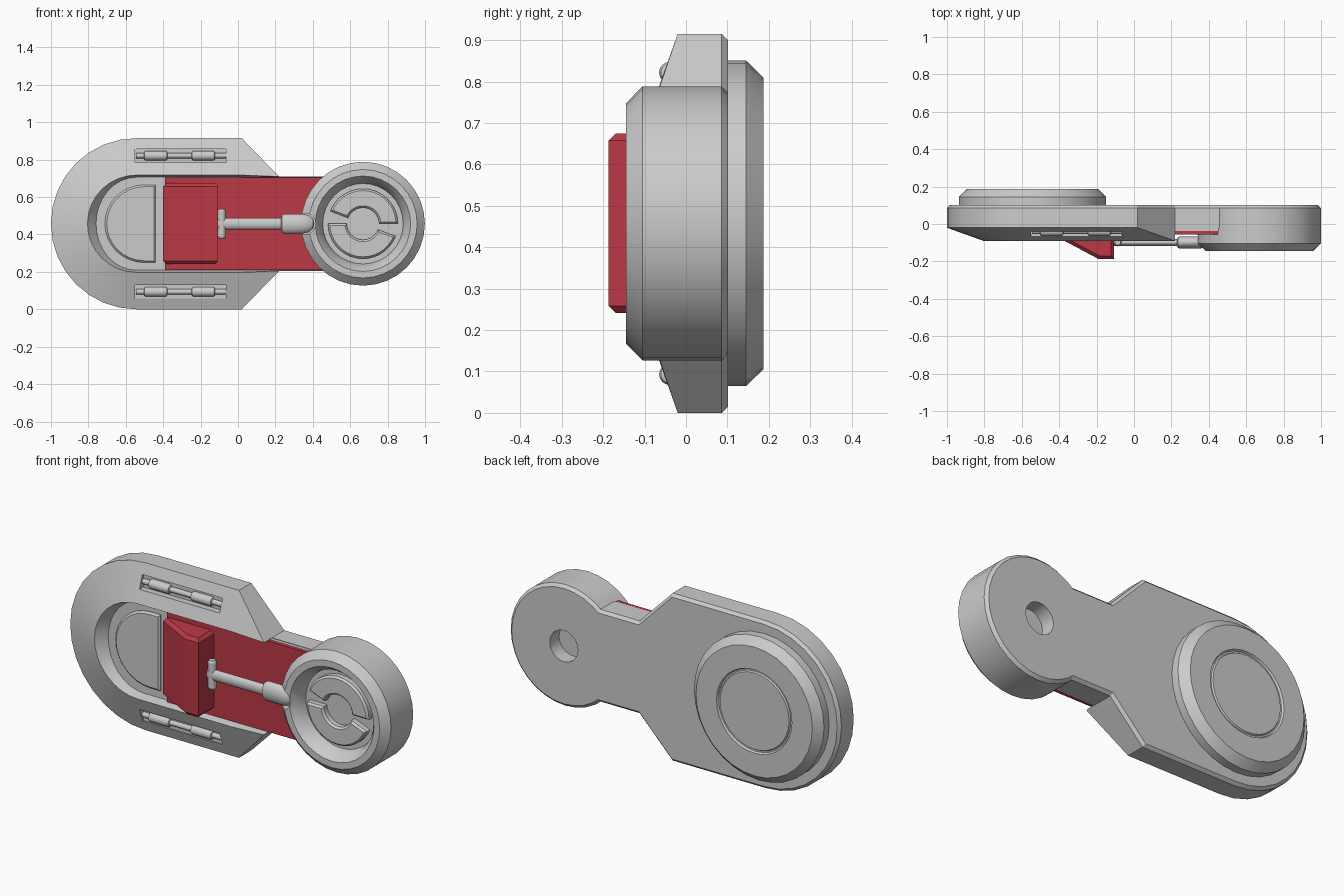
import bpy, bmesh
from math import sin, cos, pi, radians

if "Cube" in bpy.data.objects:
    bpy.data.objects.remove(bpy.data.objects["Cube"])

ZC = 0.4575          # height of the long axis
EX, HX = -0.543, 0.668   # centres of the large end and the small hub

red = bpy.data.materials.new("red_paint")
red.diffuse_color = (0.5, 0.04, 0.06, 1)
red.use_nodes = True
red.node_tree.nodes["Principled BSDF"].inputs["Base Color"].default_value = red.diffuse_color


def finish(name, bm, mat=None):
    bmesh.ops.remove_doubles(bm, verts=bm.verts, dist=1e-5)
    bmesh.ops.recalc_face_normals(bm, faces=bm.faces)
    me = bpy.data.meshes.new(name)
    bm.to_mesh(me)
    bm.free()
    ob = bpy.data.objects.new(name, me)
    bpy.context.collection.objects.link(ob)
    if mat:
        me.materials.append(mat)
    return ob


def place(axis, a, b, t):
    """Cross-section coordinates a, b and distance t along the axis."""
    return {'X': (t, a, b), 'Y': (a, t, b), 'Z': (a, b, t)}[axis]


def prism(name, pts, lo, hi, axis='Y', mat=None, bevel=0.0, side='hi'):
    bm = bmesh.new()
    low = [bm.verts.new(place(axis, a, b, lo)) for a, b in pts]
    high = [bm.verts.new(place(axis, a, b, hi)) for a, b in pts]
    n = len(pts)
    caps = [bm.faces.new(low), bm.faces.new(high)]
    for i in range(n):
        j = (i + 1) % n
        bm.faces.new((low[i], low[j], high[j], high[i]))
    bmesh.ops.recalc_face_normals(bm, faces=bm.faces)
    if bevel:
        use = {'lo': caps[:1], 'hi': caps[1:], 'both': caps}[side]
        edges = [e for f in use for e in f.edges]
        bmesh.ops.bevel(bm, geom=edges, offset=bevel, segments=1, affect='EDGES')
    return finish(name, bm, mat)


def lathe(name, profile, ca, cb, axis='Y', n=32, flat=1.0, mat=None):
    """Spin (radius, distance) points about an axis; ends are closed at r = 0."""
    bm = bmesh.new()
    rings = []
    for r, t in profile:
        if r == 0:
            rings.append([bm.verts.new(place(axis, ca, cb, t))] * n)
        else:
            rings.append([bm.verts.new(place(axis, ca + flat * r * cos(2 * pi * i / n),
                                             cb + r * sin(2 * pi * i / n), t)) for i in range(n)])
    for p, q in zip(rings, rings[1:]):
        for i in range(n):
            j = (i + 1) % n
            bm.faces.new(list(dict.fromkeys((p[i], p[j], q[j], q[i]))))
    return finish(name, bm, mat)


def cut(ob, cutter):
    cutter.hide_render = True
    m = ob.modifiers.new("cut", 'BOOLEAN')
    m.object, m.operation, m.solver = cutter, 'DIFFERENCE', 'EXACT'
    bpy.context.view_layer.objects.active = ob
    bpy.ops.object.modifier_apply(modifier=m.name)
    bpy.data.objects.remove(cutter)


def arc(cx, rx, rz, a0=90, a1=270, n=16):
    return [(cx + rx * cos(radians(a0 + (a1 - a0) * i / n)),
             ZC + rz * sin(radians(a0 + (a1 - a0) * i / n))) for i in range(n + 1)]


def rail(first, second, cx, rx, rz):
    """U-shaped path: two points above, the round end, two points mirrored below."""
    top = [(first[0], ZC + first[1]), (second[0], ZC + second[1])]
    return top + arc(cx, rx, rz) + [(x, 2 * ZC - z) for x, z in reversed(top)]


# Back slab with arm
outer = rail((0.22, 0.252), (0.02, ZC), EX, 0.457, ZC)
slab = [(0.55, ZC + 0.252)] + outer + [(0.55, ZC - 0.252)]
prism("back_slab", slab, -0.02, 0.101, bevel=0.015)

# Sloping U-shaped rim around the front recess
inner = rail((0.22, 0.252), (0.02, 0.26), EX, 0.262, 0.26)
foot = rail((0.22, 0.247), (0.02, 0.247), EX, 0.212, 0.247)
bm = bmesh.new()
A, B, C = ([bm.verts.new((x, y, z)) for x, z in pts]
           for pts, y in ((outer, -0.02), (inner, -0.09), (foot, -0.03)))
N = len(A)
for i in range(N - 1):
    j = i + 1
    if i == 0:
        bm.faces.new((A[i], A[j], B[i]))
        bm.faces.new((A[j], B[j], B[i]))
    elif j == N - 1:
        bm.faces.new((A[i], A[j], B[j]))
        bm.faces.new((A[i], B[j], B[i]))
    else:
        bm.faces.new((A[i], A[j], B[j], B[i]))
    bm.faces.new((B[i], B[j], C[j], C[i]))
    bm.faces.new((C[i], C[j], A[j], A[i]))
for k in (0, N - 1):
    bm.faces.new((A[k], B[k], C[k]))
rim = finish("front_rim", bm)

# Slots in the rim, each with a barrelled pin
barrels = [(0.014, -0.503), (0.022, -0.5), (0.026, -0.492), (0.026, -0.388), (0.022, -0.38), (0.014, -0.377)]
pin = [(0, -0.545), (0.014, -0.545)] + barrels + [(r, x + 0.255) for r, x in barrels] + [(0.014, -0.065), (0, -0.065)]
for s, word in ((1, "upper"), (-1, "lower")):
    z = ZC + s * 0.364
    slot = [(-0.55, z - 0.036), (-0.065, z - 0.036), (-0.065, z + 0.036), (-0.55, z + 0.036)]
    cut(rim, prism("slot_cutter", slot, -0.2, -0.032))
    lathe(word + "_pin", pin, -0.039, z, 'X', 16)

# Recess floor, running out along the arm, and its raised panel
floor = [(0.5, ZC + 0.249)] + arc(EX, 0.216, 0.249) + [(0.5, ZC - 0.249)]
prism("recess_floor", floor, -0.037, -0.019)
panel = [(-0.44, ZC + 0.208)] + arc(-0.5, 0.212, 0.208) + [(-0.44, ZC - 0.208)]
prism("recess_panel", panel, -0.05, -0.03, bevel=0.01, side='lo')

# Red arm plate and wedge block
plate = [(-0.39, ZC - 0.248), (0.45, ZC - 0.248), (0.45, ZC + 0.248), (-0.39, ZC + 0.248)]
prism("arm_plate", plate, -0.056, -0.034, mat=red)
wedge = [(-0.4, -0.04), (-0.4, -0.075), (-0.19, -0.187), (-0.107, -0.187), (-0.107, -0.04)]
prism("wedge_block", wedge, 0.241, 0.674, 'Z', red, 0.017, 'both')

# Push rod with rounded end joint and its crossbar
rod = [(0, -0.11), (0.03, -0.11), (0.03, 0.23), (0.046, 0.235), (0.053, 0.247), (0.053, 0.345),
       (0.045, 0.38), (0.025, 0.402), (0, 0.408)]
lathe("push_rod", rod, -0.099, ZC, 'X', 20, 0.62)
bar = [(0, 0.378), (0.016, 0.378), (0.022, 0.39), (0.022, 0.525), (0.016, 0.537), (0, 0.537)]
lathe("rod_crossbar", bar, -0.087, -0.097, 'Z', 16)

# Hub: dished front, blind hole in the back, notch for the rod
hub_profile = [(0, 0.02), (0.085, 0.02), (0.085, 0.101), (0.315, 0.101), (0.331, 0.086), (0.331, -0.105),
               (0.29, -0.145), (0.255, -0.145), (0.225, -0.105), (0.215, -0.062), (0, -0.062)]
hub = lathe("hub", hub_profile, HX, ZC)
cut(hub, lathe("notch_cutter", [(0, -0.3), (0.056, -0.3), (0.056, -0.058), (0, -0.058)], 0.36, ZC, n=24))

# Hub insert: two part-rings divided by a slanted slit
for a in (0, 180):
    ring = arc(HX, 0.187, 0.187, a, a + 159) + arc(HX, 0.086, 0.086, a + 159, a)
    prism("hub_half_ring", ring, -0.1, -0.055, bevel=0.01, side='lo')

# Back disc with grooved centre
disc = [(0, 0.08), (0.393, 0.08), (0.393, 0.145), (0.352, 0.187), (0.228, 0.187), (0.222, 0.176),
        (0.214, 0.176), (0.209, 0.184), (0, 0.184)]
lathe("back_disc", disc, EX, ZC)

# Smooth the curved faces, keep the edges
for ob in bpy.data.objects:
    ob.select_set(True)
    bpy.context.view_layer.objects.active = ob
bpy.ops.object.shade_smooth_by_angle(angle=radians(25))
